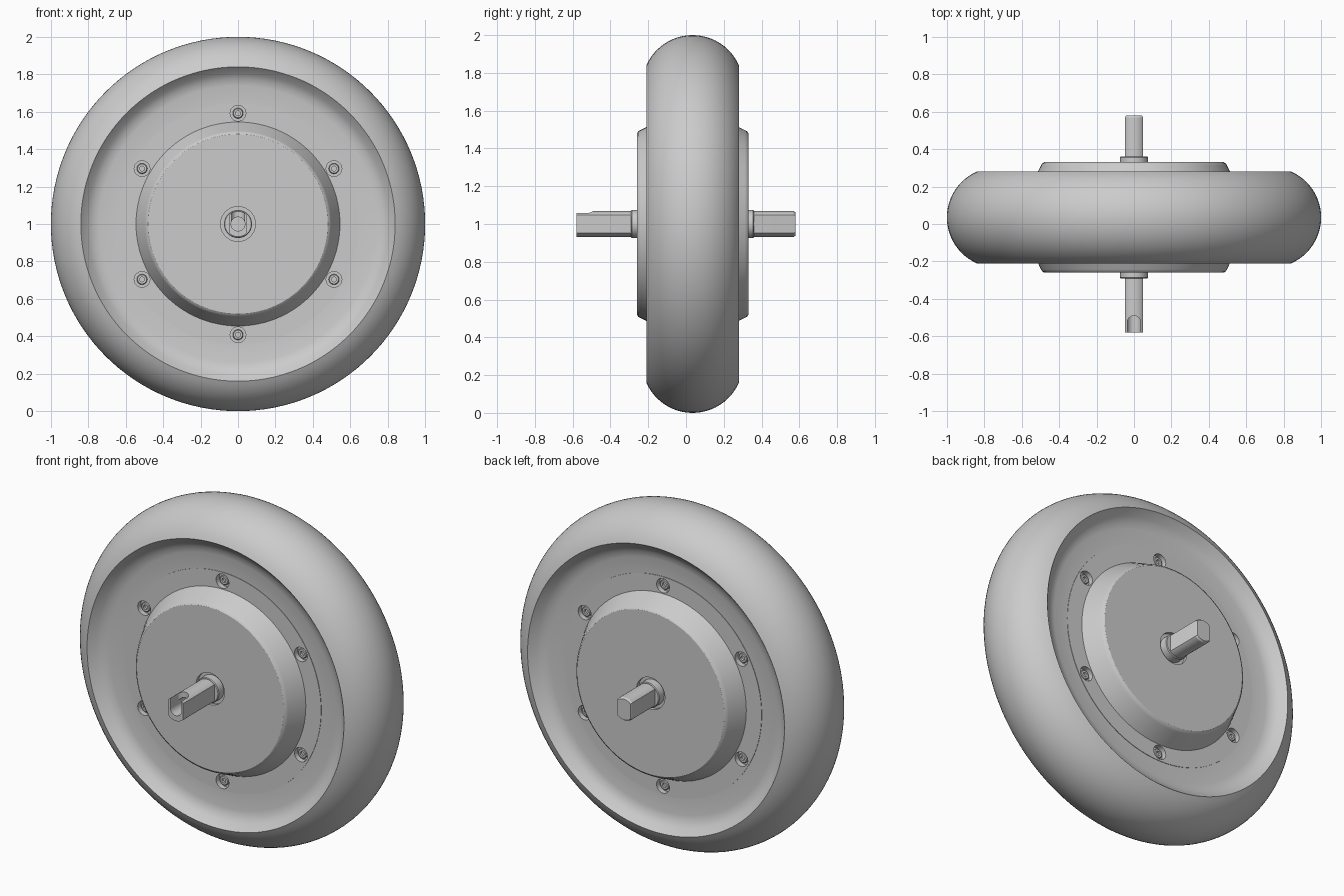
import bpy
import bmesh
from math import sin, cos, pi, radians, asin
from mathutils import Matrix, Vector

cube = bpy.data.objects.get("Cube")
if cube:
    bpy.data.objects.remove(cube, do_unlink=True)

MID = 0.035   # middle plane of the wheel along y
HUB = 1.0     # height of the axle

grey = bpy.data.materials.new("plain_grey")
grey.use_nodes = True
grey.diffuse_color = (0.6, 0.6, 0.6, 1)
grey.node_tree.nodes["Principled BSDF"].inputs["Base Color"].default_value = (0.6, 0.6, 0.6, 1)


def finish(name, bm):
    """Turn a bmesh into a grey object."""
    bmesh.ops.remove_doubles(bm, verts=bm.verts, dist=1e-5)
    bmesh.ops.recalc_face_normals(bm, faces=bm.faces)
    mesh = bpy.data.meshes.new(name)
    bm.to_mesh(mesh)
    bm.free()
    mesh.materials.append(grey)
    obj = bpy.data.objects.new(name, mesh)
    bpy.context.collection.objects.link(obj)
    return obj


def smooth(obj, angle=30):
    bpy.ops.object.select_all(action="DESELECT")
    obj.select_set(True)
    bpy.context.view_layer.objects.active = obj
    bpy.ops.object.shade_smooth_by_angle(angle=radians(angle))


def revolve(name, profile, side=1, segs=96, x=0.0, z=HUB):
    """Spin a closed (radius, distance from mid plane) profile about the y axis."""
    bm = bmesh.new()
    rings = [[bm.verts.new((x + r * cos(2 * pi * k / segs), MID + side * d,
                            z + r * sin(2 * pi * k / segs))) for k in range(segs)]
             for r, d in profile]
    for i, ring in enumerate(rings):
        j = (i + 1) % len(rings)
        if profile[i][0] == 0 and profile[j][0] == 0:
            continue
        for k in range(segs):
            n = (k + 1) % segs
            quad = [ring[k], ring[n], rings[j][n], rings[j][k]]
            if profile[i][0] == 0:
                quad.pop(1)
            elif profile[j][0] == 0:
                quad.pop(2)
            bm.faces.new(quad)
    return finish(name, bm)


def cut(obj, cutter):
    """Subtract the cutter and remove it."""
    cutter.hide_render = True
    mod = obj.modifiers.new("cut", "BOOLEAN")
    mod.operation = "DIFFERENCE"
    mod.solver = "EXACT"
    mod.object = cutter
    bpy.context.view_layer.objects.active = obj
    bpy.ops.object.modifier_apply(modifier=mod.name)
    bpy.data.objects.remove(cutter, do_unlink=True)


# Tyre: circular arc crown with a crease at each sidewall
radius, half = 0.2676, 0.245
sweep = asin(half / radius)
crown = []
for i in range(25):
    a = sweep * (i / 12 - 1)
    crown.append((1 - radius + radius * cos(a), radius * sin(a)))
smooth(revolve("tyre", crown + [(0.83, 0.2), (0.83, -0.2)], segs=128))

# Rim: dished on both sides
dish = [(0.84, 0.245), (0.805, 0.207), (0.775, 0.188), (0.74, 0.18), (0.64, 0.177)]
smooth(revolve("rim", dish + [(r, -d) for r, d in reversed(dish)], segs=128), 35)

# Hub covers with raised cap, bearing groove, screws and axle collars
cover = [(0.07, 0.1), (0.645, 0.1), (0.645, 0.18), (0.545, 0.18), (0.497, 0.277),
         (0.491, 0.288), (0.48, 0.295), (0.093, 0.295), (0.093, 0.275), (0.07, 0.275)]
pocket = [(0, 0.15), (0.042, 0.15), (0.042, 0.25), (0, 0.25)]
screw = [(0, 0.145), (0.028, 0.145), (0.028, 0.164), (0.024, 0.168),
         (0.013, 0.168), (0.013, 0.155), (0, 0.155)]
collar = [(0.03, 0.2), (0.075, 0.2), (0.075, 0.321), (0.071, 0.325), (0.03, 0.325)]
for side, label in ((-1, "front"), (1, "back")):
    plate = revolve(label + "_hub_cover", cover, side)
    for k in range(6):
        a = pi / 2 + k * pi / 3
        px, pz = 0.592 * cos(a), HUB + 0.592 * sin(a)
        cut(plate, revolve("pocket_cutter", pocket, side, 24, px, pz))
        smooth(revolve(f"{label}_screw_{k + 1}", screw, side, 24, px, pz))
    smooth(plate)
    smooth(revolve(label + "_axle_collar", collar, side, 48))

# Axle: round bar with two side flats and a chamfered back end
bm = bmesh.new()
n = 64
rings = []
for y, s in ((-0.58, 1), (0.57, 1), (0.58, 0.9)):
    rings.append([bm.verts.new((s * max(-0.048, min(0.048, 0.068 * cos(2 * pi * k / n))), y,
                                HUB + s * 0.068 * sin(2 * pi * k / n))) for k in range(n)])
for a, b in zip(rings, rings[1:]):
    for k in range(n):
        bm.faces.new((a[k], a[(k + 1) % n], b[(k + 1) % n], b[k]))
bm.faces.new(rings[0])
bm.faces.new(rings[-1])
axle = finish("axle", bm)

# Cable bore along the axle and the open slot at its front end
bore = [(0, -0.46), (0.037, -0.46), (0.037, -0.7), (0, -0.7)]
cut(axle, revolve("bore_cutter", bore, 1, 32))
bm = bmesh.new()
outline = [(-0.036, -0.7), (0.036, -0.7)]
outline += [(0.036 * cos(pi * k / 12), -0.526 + 0.036 * sin(pi * k / 12)) for k in range(13)]
face = bm.faces.new([bm.verts.new((x, y, HUB)) for x, y in outline])
top = bmesh.ops.extrude_face_region(bm, geom=[face])
bmesh.ops.translate(bm, vec=Vector((0, 0, 0.2)),
                    verts=[v for v in top["geom"] if isinstance(v, bmesh.types.BMVert)])
cut(axle, finish("slot_cutter", bm))
smooth(axle)
